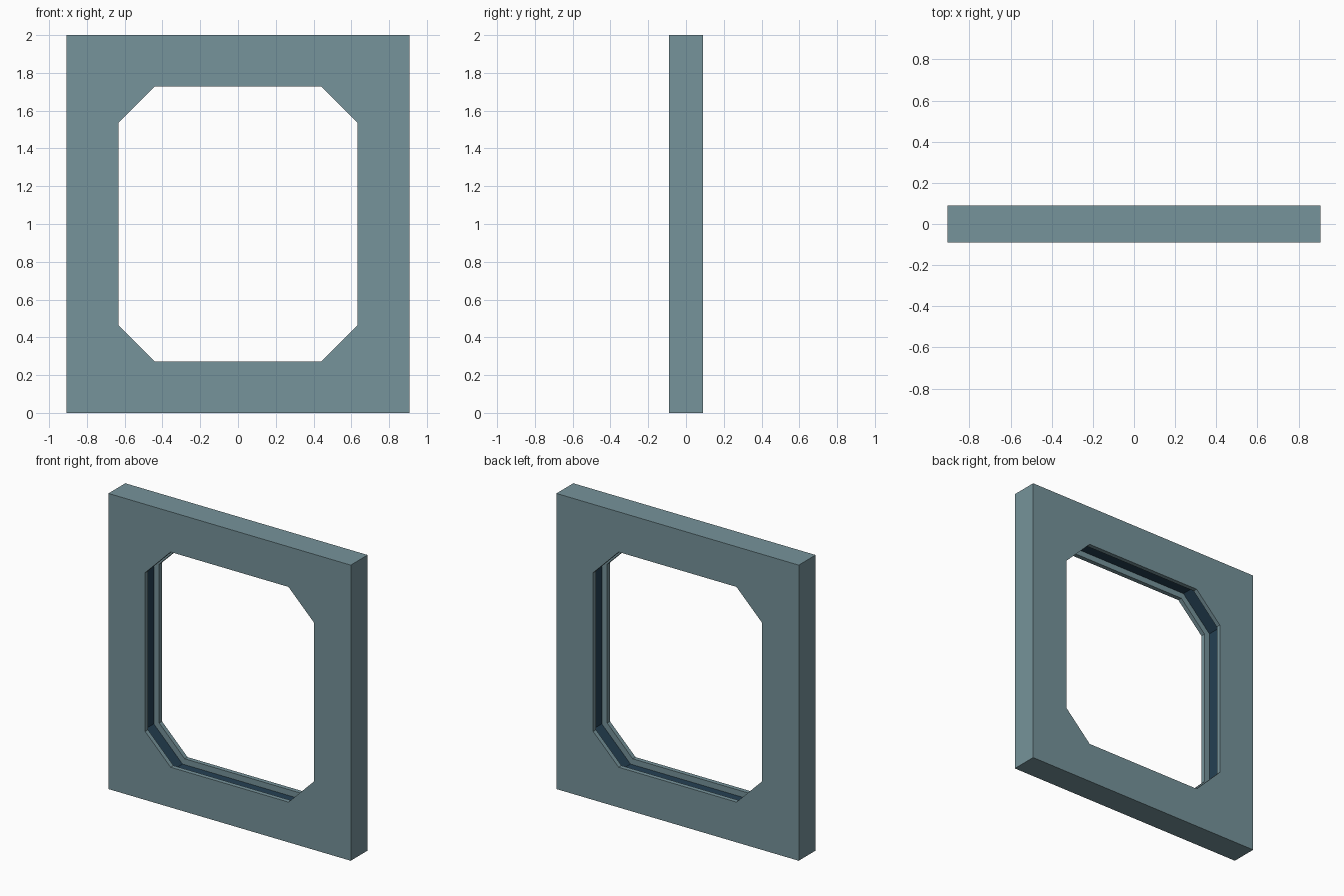
import bpy, bmesh, math

if "Cube" in bpy.data.objects:
    bpy.data.objects.remove(bpy.data.objects["Cube"])

HW, HD = 0.907, 0.09          # outer half width and half depth
HX, HZ, CUT = 0.632, 0.728, 0.191   # opening half width, half height, corner cut
LIP, GROOVE = 0.03, 0.04      # lip thickness and groove depth
CORNERS = [(1, 1), (-1, 1), (-1, -1), (1, -1)]

bm = bmesh.new()


def octagon(y, offset):
    """Ring of eight vertices around the opening, pushed outward by offset."""
    a, b = HX + offset, HZ + offset
    c = CUT + offset * (2 - math.sqrt(2))
    ring = []
    for sx, sz in CORNERS:
        pair = [(sx * a, sz * (b - c)), (sx * (a - c), sz * b)]
        if sx * sz < 0:
            pair.reverse()
        ring += [bm.verts.new((x, y, 1 + z)) for x, z in pair]
    return ring


def rectangle(y):
    return [bm.verts.new((sx * HW, y, 1 + sz)) for sx, sz in CORNERS]


def bridge(r1, r2, mat=0):
    n = len(r1)
    for i in range(n):
        j = (i + 1) % n
        bm.faces.new((r1[i], r1[j], r2[j], r2[i])).material_index = mat


def material(name, rgb):
    m = bpy.data.materials.new(name)
    m.diffuse_color = (*rgb, 1)
    m.use_nodes = True
    m.node_tree.nodes["Principled BSDF"].inputs["Base Color"].default_value = m.diffuse_color
    return m


# Inner wall with a dark recessed channel between two lips
edge = HD - LIP
profile = [(-HD, 0), (-edge, 0), (-edge, GROOVE), (edge, GROOVE), (edge, 0), (HD, 0)]
rings = [octagon(y, o) for y, o in profile]
for k, (r1, r2) in enumerate(zip(rings, rings[1:])):
    bridge(r1, r2, 1 if k == 2 else 0)

# Outer sides
front, back = rectangle(-HD), rectangle(HD)
bridge(front, back)

# Front and back faces around the opening
for outer, inner in ((front, rings[0]), (back, rings[-1])):
    for c in range(4):
        d = (c + 1) % 4
        bm.faces.new((outer[c], inner[2 * c], inner[2 * c + 1]))
        bm.faces.new((outer[c], outer[d], inner[2 * d], inner[2 * c + 1]))

bmesh.ops.recalc_face_normals(bm, faces=bm.faces[:])
mesh = bpy.data.meshes.new("window_frame")
bm.to_mesh(mesh)
bm.free()
mesh.materials.append(material("frame_teal", (0.182, 0.292, 0.325)))
mesh.materials.append(material("channel_blue", (0.018, 0.052, 0.087)))
bpy.context.collection.objects.link(bpy.data.objects.new("window_frame", mesh))
